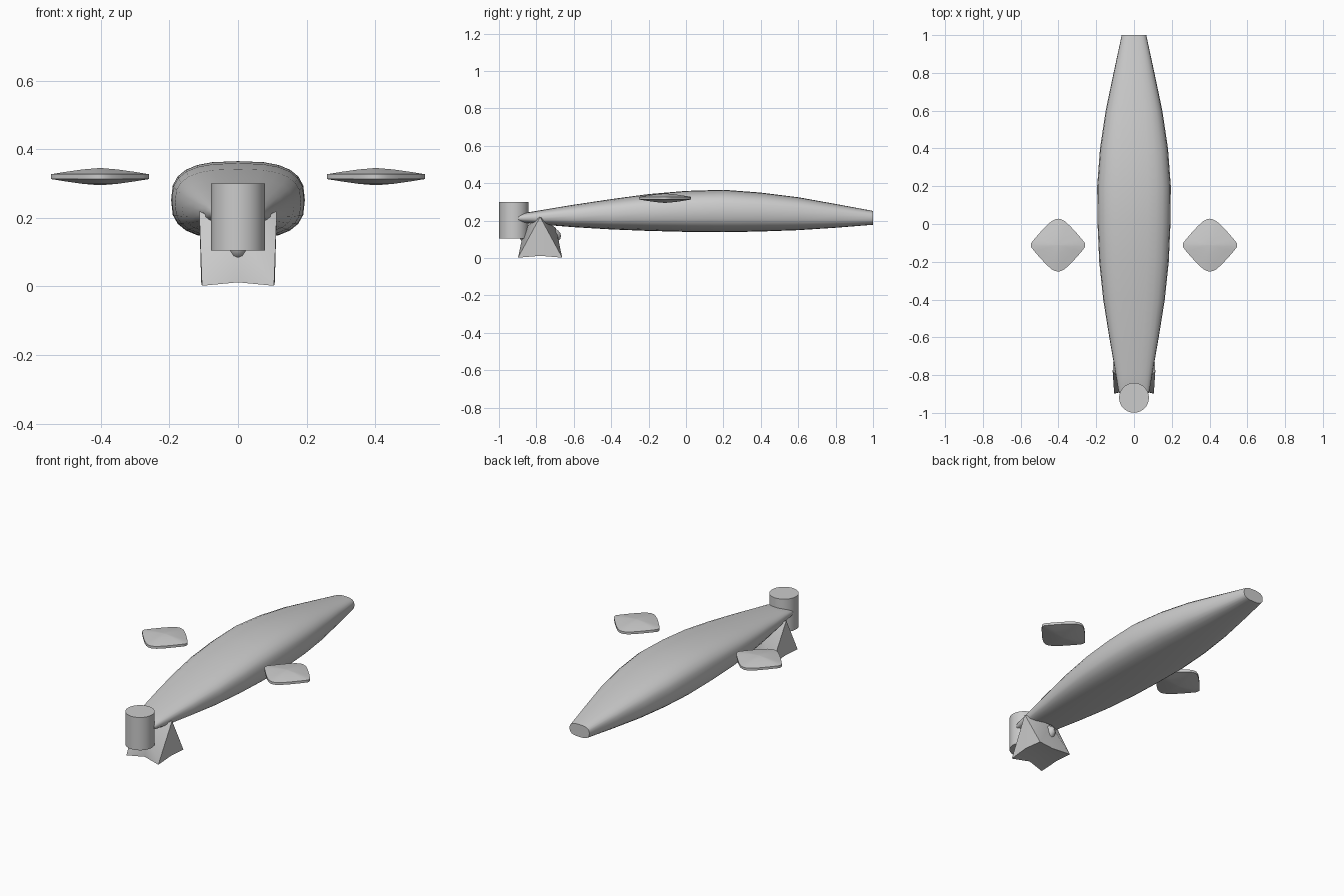
import bpy, bmesh, math
from mathutils import Matrix

if "Cube" in bpy.data.objects:
    bpy.data.objects.remove(bpy.data.objects["Cube"])


def finish(name, bm, angle=40):
    bmesh.ops.recalc_face_normals(bm, faces=bm.faces)
    me = bpy.data.meshes.new(name)
    bm.to_mesh(me)
    bm.free()
    me.polygons.foreach_set("use_smooth", [True] * len(me.polygons))
    me.set_sharp_from_angle(angle=math.radians(angle))
    ob = bpy.data.objects.new(name, me)
    bpy.context.collection.objects.link(ob)
    return ob


def loft(bm, rings):
    loops = [[bm.verts.new(p) for p in r] for r in rings]
    n = len(loops[0])
    for a, b in zip(loops, loops[1:]):
        for i in range(n):
            j = (i + 1) % n
            bm.faces.new((a[i], a[j], b[j], b[i]))
    bm.faces.new(loops[0])
    bm.faces.new(loops[-1])


def spow(v, e):
    return math.copysign(abs(v) ** e, v)


# Fuselage stations: y, half width, bottom z, top z
stations = [(-.895, .078, .193, .232), (-.87, .084, .188, .24), (-.8, .096, .181, .252),
            (-.6, .131, .165, .285), (-.4, .163, .153, .315), (-.2, .184, .145, .342),
            (0, .193, .14, .359), (.2, .195, .138, .365), (.4, .18, .142, .35),
            (.6, .15, .149, .325), (.8, .108, .162, .289), (1, .065, .178, .252)]
bm = bmesh.new()
rings = []
for y, w, lo, hi in stations:
    zc, h = (lo + hi) / 2, (hi - lo) / 2
    rings.append([(w * spow(math.cos(t), .72), y, zc + h * spow(math.sin(t), .72))
                  for t in [2 * math.pi * i / 24 for i in range(24)]])
loft(bm, rings)
finish("fuselage", bm)

# Upright cylinder at the nose
bm = bmesh.new()
bmesh.ops.create_cone(bm, cap_ends=True, segments=32, radius1=.079, radius2=.079, depth=.195,
                      matrix=Matrix.Translation((0, -.92, .2025)))
finish("nose_cylinder", bm)

# Detached diamond side wings
quarter = [(.143, .01), (.125, .033), (.1, .062), (.065, .1), (.035, .127), (.015, .137)]
outline = (quarter + [(0, .14)] + [(-x, y) for x, y in reversed(quarter)])
outline += [(-x, -y) for x, y in outline]
for side, label in ((1, "right"), (-1, "left")):
    bm = bmesh.new()
    levels = [(.02, -.025), (.35, -.021), (.7, -.014), (1, -.007),
              (1, .007), (.7, .014), (.35, .021), (.02, .025)]
    loft(bm, [[(side * .402 + x * s, -.112 + y * s, .32 + z) for x, y in outline]
              for s, z in levels])
    finish("wing_" + label, bm)

# Flared foot with raised side points
bm = bmesh.new()
cy = -.78
corner, mid, peak = [], [], []
for i, (sx, sy) in enumerate([(1, -1), (1, 1), (-1, 1), (-1, -1)]):
    corner.append(bm.verts.new((sx * .105, cy + sy * .118, .002)))
for px, py, pz in [(.113, 0, .22), (0, .085, .16), (-.113, 0, .22), (0, -.085, .16)]:
    peak.append(bm.verts.new((px, cy + py, pz)))
    mid.append(bm.verts.new((px * .95, cy + py * 1.1, .012)))
base = bm.verts.new((0, cy, .02))
top = bm.verts.new((0, cy, .17))
for i in range(4):
    j = (i + 1) % 4
    a, b = corner[i], corner[j]
    bm.faces.new((a, mid[i], peak[i]))
    bm.faces.new((mid[i], b, peak[i]))
    bm.faces.new((b, peak[j], peak[i]))
    bm.faces.new((a, base, mid[i]))
    bm.faces.new((mid[i], base, b))
    bm.faces.new((peak[i], peak[j], top))
finish("foot", bm, 60)

# Rounded lobe running through the foot front to back
bm = bmesh.new()
bmesh.ops.create_uvsphere(bm, u_segments=20, v_segments=12, radius=1,
                          matrix=Matrix.Translation((0, cy, .118)) @ Matrix.Diagonal((.046, .112, .057, 1)))
finish("foot_lobe", bm)
